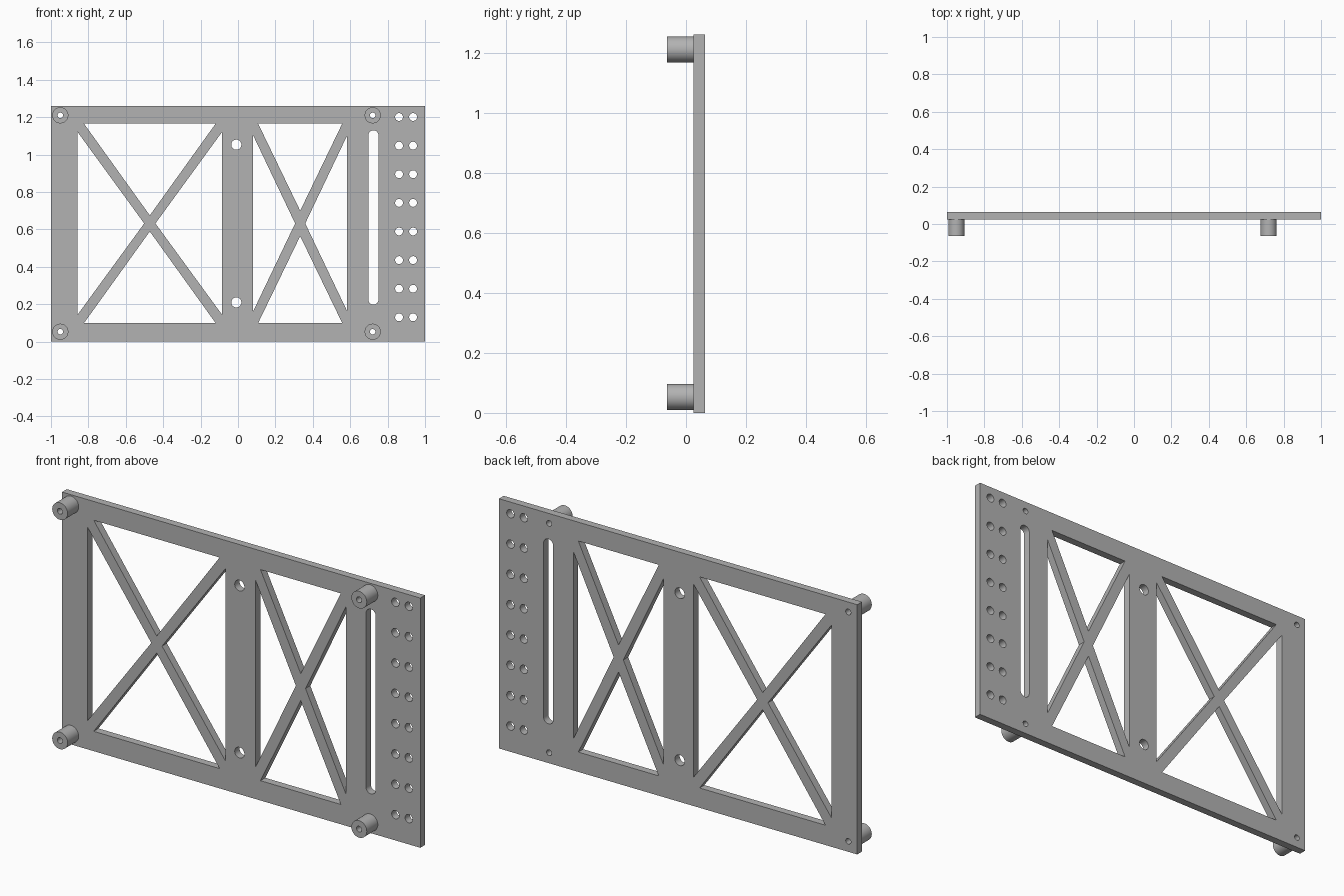
import bpy
import bmesh
from math import cos, sin, pi, radians

if "Cube" in bpy.data.objects:
    bpy.data.objects.remove(bpy.data.objects["Cube"], do_unlink=True)

grey = bpy.data.materials.new("plain grey")
grey.use_nodes = True
grey.diffuse_color = (0.45, 0.45, 0.45, 1)
grey.node_tree.nodes["Principled BSDF"].inputs["Base Color"].default_value = (0.45, 0.45, 0.45, 1)


def slot(x, low, high, r, n=32):
    """Outline of a vertical slot; a circle when low equals high."""
    points = []
    for centre, start in ((high, 0), (low, pi)):
        for i in range(n // 2 + (low != high)):
            a = start + 2 * pi * i / n
            points.append((x + r * cos(a), centre + r * sin(a)))
    return points


def circle(x, z, r, n=32):
    return slot(x, z, z, r, n)


def extrude(name, outlines, front, back):
    """Fill outlines (inner ones become holes) and extrude along y."""
    curve = bpy.data.curves.new(name + " outline", 'CURVE')
    curve.dimensions = '2D'
    curve.fill_mode = 'BOTH'
    curve.extrude = (back - front) / 2
    for outline in outlines:
        spline = curve.splines.new('POLY')
        spline.points.add(len(outline) - 1)
        for point, (x, z) in zip(spline.points, outline):
            point.co = (x, z, 0, 1)
        spline.use_cyclic_u = True
    helper = bpy.data.objects.new(name + " helper", curve)
    bpy.context.collection.objects.link(helper)
    bpy.context.view_layer.update()
    graph = bpy.context.evaluated_depsgraph_get()
    mesh = bpy.data.meshes.new_from_object(helper.evaluated_get(graph))
    bpy.data.objects.remove(helper, do_unlink=True)
    bpy.data.curves.remove(curve)

    # Weld the caps to the walls and stand the part upright
    bm = bmesh.new()
    bm.from_mesh(mesh)
    bmesh.ops.remove_doubles(bm, verts=bm.verts, dist=0.0001)
    for v in bm.verts:
        v.co = (v.co.x, (front + back) / 2 - v.co.z, v.co.y)
    bmesh.ops.recalc_face_normals(bm, faces=bm.faces)
    bm.to_mesh(mesh)
    bm.free()
    mesh.materials.clear()
    mesh.materials.append(grey)
    part = bpy.data.objects.new(name, mesh)
    bpy.context.collection.objects.link(part)
    bpy.ops.object.select_all(action='DESELECT')
    part.select_set(True)
    bpy.context.view_layer.objects.active = part
    bpy.ops.object.shade_smooth_by_angle(angle=radians(30))
    return part


def braced_window(left, right, inset, gap_x, gap_z, corner):
    """Four triangular openings around a crossed brace."""
    low, high, mid = 0.10, 1.165, 0.632
    cx = (left + right) / 2
    return [
        [(left + inset, high), (right - inset, high), (cx, mid + gap_z)],
        [(left + inset, low), (right - inset, low), (cx, mid - gap_z)],
        [(left, high - corner), (left, low + corner), (cx - gap_x, mid)],
        [(right, high - corner), (right, low + corner), (cx + gap_x, mid)],
    ]


FRONT, BACK, HEIGHT = 0.025, 0.063, 1.26
BOSS_R, BORE_R = 0.043, 0.0145
corners = [(x, z) for x in (-0.95, 0.72) for z in (0.053, 1.21)]

# Plate with braced windows, slot and holes
outlines = [[(-1, 0), (1, 0), (1, HEIGHT), (-1, HEIGHT)]]
outlines += braced_window(-0.857, -0.086, 0.034, 0.03, 0.043, 0.045)
outlines += braced_window(0.081, 0.584, 0.027, 0.027, 0.068, 0.062)
outlines.append(slot(0.724, 0.225, 1.103, 0.027))
outlines += [circle(-0.009, z, 0.027) for z in (0.21, 1.053)]
outlines += [circle(x, 0.13 + 0.153 * row, 0.021) for x in (0.861, 0.936) for row in range(8)]
outlines += [circle(x, z, BORE_R) for x, z in corners]
extrude("plate", outlines, FRONT, BACK)

# Hollow standoffs on the front
for (x, z), label in zip(corners, ("lower_right", "upper_right", "lower_left", "upper_left")):
    extrude(label + "_standoff", [circle(x, z, BOSS_R, 48), circle(x, z, BORE_R)], -0.063, FRONT)
